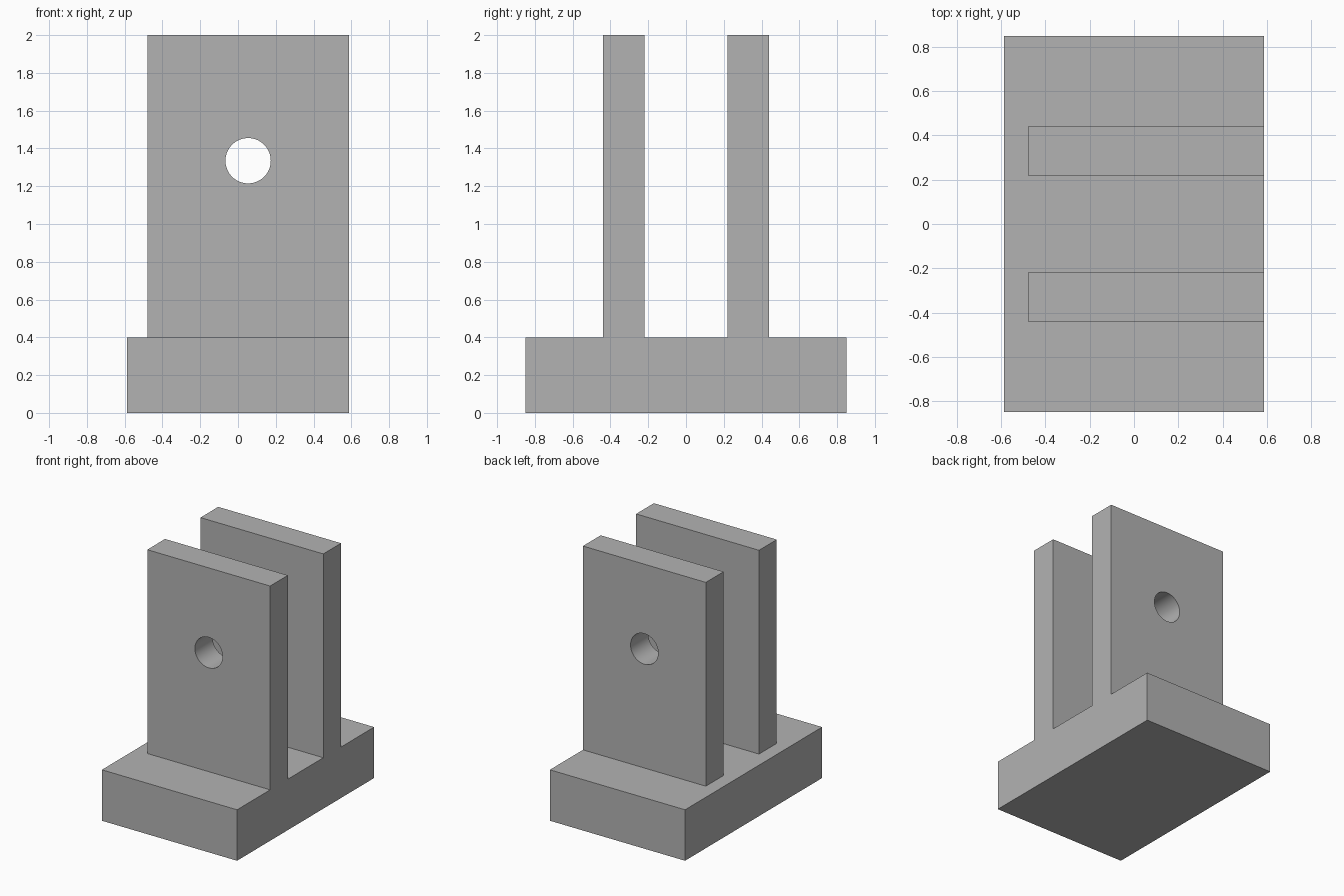
import bpy
import math

default = bpy.data.objects.get("Cube")
if default:
    bpy.data.objects.remove(default, do_unlink=True)

# Single plain grey
grey = bpy.data.materials.new("plain_grey")
grey.use_nodes = True
colour = (0.45, 0.45, 0.45, 1)
grey.diffuse_color = colour
grey.node_tree.nodes["Principled BSDF"].inputs["Base Color"].default_value = colour


def box(name, low, high):
    """Box spanning two opposite corners."""
    bpy.ops.mesh.primitive_cube_add(size=1)
    obj = bpy.context.object
    obj.name = name
    for v in obj.data.vertices:
        v.co = [h if c > 0 else l for c, l, h in zip(v.co, low, high)]
    obj.data.materials.append(grey)
    return obj


HALF_X, HALF_Y = 0.587, 0.85
BASE_TOP, PLATE_TOP = 0.4, 2.0
PLATE_X = -0.48
INNER, OUTER = 0.22, 0.44

# Base block
box("base", (-HALF_X, -HALF_Y, 0), (HALF_X, HALF_Y, BASE_TOP))

# Pin hole cutter, centred across the plates
bpy.ops.mesh.primitive_cylinder_add(
    vertices=64, radius=0.12, depth=2,
    location=((PLATE_X + HALF_X) / 2, 0, 1.335),
    rotation=(math.pi / 2, 0, 0))
cutter = bpy.context.object
cutter.name = "pin_hole_cutter"
cutter.data.materials.append(grey)
cutter.hide_render = True

# Two upright plates, drilled through
for name, y0, y1 in (("front_plate", -OUTER, -INNER), ("back_plate", INNER, OUTER)):
    plate = box(name, (PLATE_X, y0, BASE_TOP), (HALF_X, y1, PLATE_TOP))
    hole = plate.modifiers.new("pin_hole", "BOOLEAN")
    hole.operation = "DIFFERENCE"
    hole.solver = "EXACT"
    hole.object = cutter
    bpy.ops.object.modifier_apply(modifier=hole.name)
    bpy.ops.object.shade_smooth_by_angle(angle=math.radians(30))

bpy.data.objects.remove(cutter, do_unlink=True)
